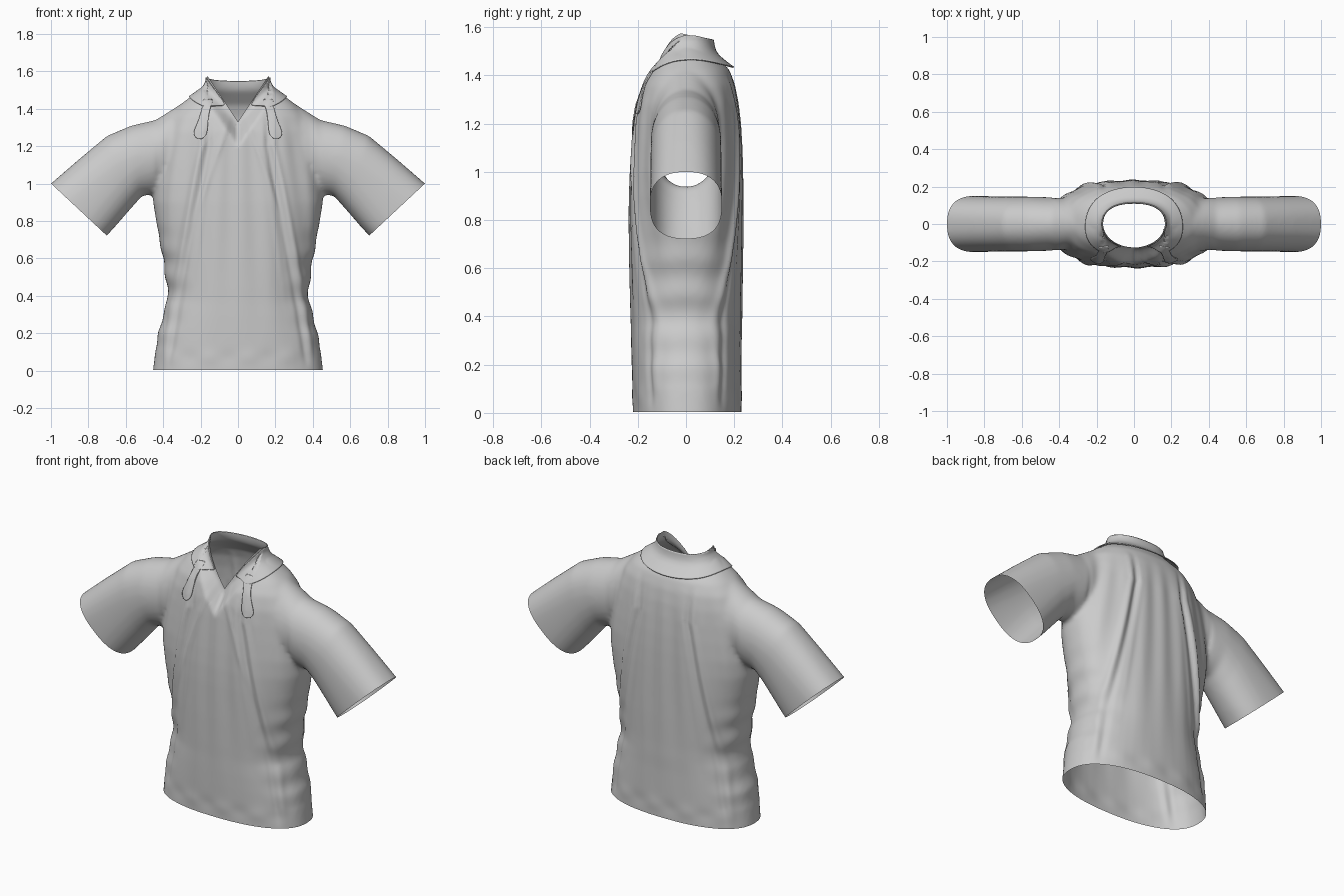
import bpy, bmesh, math
from mathutils import Vector
from mathutils.bvhtree import BVHTree

if "Cube" in bpy.data.objects:
    bpy.data.objects.remove(bpy.data.objects["Cube"])


def make_object(name, bm):
    mesh = bpy.data.meshes.new(name)
    bm.to_mesh(mesh)
    bm.free()
    obj = bpy.data.objects.new(name, mesh)
    bpy.context.collection.objects.link(obj)
    for p in mesh.polygons:
        p.use_smooth = True
    return obj


def loft(bm, rings, closed=True, caps=True):
    rows = [[bm.verts.new(p) for p in r] for r in rings]
    faces = []
    n = len(rows[0])
    for a, b in zip(rows, rows[1:]):
        for i in range(n if closed else n - 1):
            j = (i + 1) % n
            faces.append(bm.faces.new((a[i], a[j], b[j], b[i])))
    if caps:
        faces += [bm.faces.new(rows[0]), bm.faces.new(rows[-1])]
    bmesh.ops.recalc_face_normals(bm, faces=faces)


def superellipse(n, count=48):
    for i in range(count):
        t = 2 * math.pi * i / count
        c, s = math.cos(t), math.sin(t)
        yield (math.copysign(abs(c) ** (2 / n), c), math.copysign(abs(s) ** (2 / n), s))


def clamp(t):
    return max(0.0, min(1.0, t))


def bump(t, w):
    return math.exp(-(t / w) ** 2)


# Torso volume: height, half width, front depth, back depth
TORSO = [(-.1, .462, .22, .23), (0, .455, .22, .23), (.1, .443, .222, .23), (.2, .425, .225, .23),
         (.29, .404, .227, .23), (.37, .378, .228, .232), (.44, .378, .23, .232), (.6, .402, .233, .234),
         (.8, .438, .235, .235), (.9, .454, .234, .235), (1.0, .455, .23, .234), (1.1, .44, .224, .231),
         (1.2, .42, .217, .225), (1.28, .40, .208, .217), (1.36, .365, .187, .203), (1.42, .312, .155, .182),
         (1.47, .245, .128, .14), (1.50, .195, .12, .115), (1.54, .166, .12, .108), (1.68, .165, .12, .108)]
# Sleeve volume: top x z, bottom x z, half depth, roundness
SLEEVE = [(.25, 1.46, .30, 1.0, .135, 2.0), (.44, 1.34, .46, .94, .143, 2.0),
          (.57, 1.31, .51, .935, .146, 2.1), (.70, 1.255, .565, .875, .147, 2.2),
          (.85, 1.13, .63, .80, .148, 2.35), (1.0, 1.0, .70, .72, .15, 2.5),
          (1.08, .925, .78, .645, .15, 2.5)]

bm = bmesh.new()
loft(bm, [[(c * w, s * (b if s > 0 else f), z) for c, s in superellipse(2.35)]
          for z, w, f, b in TORSO])
for side in (-1, 1):
    rings = []
    for tx, tz, bx, bz, d, n in SLEEVE:
        rings.append([(side * ((tx + bx) / 2 + c * (tx - bx) / 2), s * d,
                       (tz + bz) / 2 + c * (tz - bz) / 2) for c, s in superellipse(n)])
    loft(bm, rings)
volume = make_object("shirt_volume", bm)

# Fuse torso and sleeves into one skin
remesh = volume.modifiers.new("fuse", 'REMESH')
remesh.mode = 'VOXEL'
remesh.voxel_size = .012
smooth = volume.modifiers.new("soften", 'SMOOTH')
smooth.factor = .5
smooth.iterations = 12
dg = bpy.context.evaluated_depsgraph_get()
skin = bpy.data.meshes.new_from_object(volume.evaluated_get(dg))
bpy.data.objects.remove(volume)
bm = bmesh.new()
bm.from_mesh(skin)
bm.normal_update()

# Cloth folds
moves = []
for v in bm.verts:
    x, y, z = v.co
    ax = abs(x)
    front = y < 0
    facing = clamp(abs(v.normal.y) * 1.5 - .3)
    mask = clamp((1.40 - z) / .2) * clamp((.43 - ax) / .06) * facing
    low = clamp(z / .12)
    u = x / (.25 + .13 * (1.35 - z))
    d = .0035 * math.sin(u * 15 + (.6 if front else 2.0)) * clamp((z - .1) / .6)
    path = .19 + .22 * clamp((1.2 - z) / 1.2) ** .9
    d += .011 * bump(ax - path, .018) - .007 * bump(ax - path + .035, .016)
    d += .004 * bump(ax - path * .72, .016) * clamp((z - .3) / .4)
    if front:
        d += .006 * bump(ax - .05 - .35 * (1.33 - z), .014) * clamp((z - .7) / .3)
    d *= mask * low
    d += .003 * math.sin(x * 30) * bump(z - .07, .04) * facing
    # horizontal tucks under the arms
    flank = clamp((abs(v.normal.x) - .35) * 2) * clamp((.8 - z) / .2) * clamp((z - .1) / .1)
    d += .004 * flank * math.sin(z * 40 + 3 * abs(y) + (.8 if x > 0 else 0))
    # seam where the sleeve meets the body
    d -= .004 * bump(ax - .425, .014) * clamp((1.25 - z) / .15) * clamp((z - 1.0) / .05)
    move = v.normal * d
    # front neckline draws in to the neck tube
    if front and ax < .164 and z > 1.1:
        k = clamp((z - 1.33 - 1.5 * ax + .15) / .15)
        k = k * k * (3 - 2 * k)
        move.y += k * (-.125 * math.sqrt(1 - (ax / .165) ** 2) - y)
    moves.append(move)
for v, m in zip(bm.verts, moves):
    v.co += m


def cut(point, normal, clear, keep=lambda p: True):
    verts = {v for v in bm.verts if keep(v.co)}
    faces = [f for f in bm.faces if all(v in verts for v in f.verts)]
    edges = {e for f in faces for e in f.edges}
    bmesh.ops.bisect_plane(bm, geom=list({v for f in faces for v in f.verts}) + list(edges) + faces,
                           plane_co=point, plane_no=normal, clear_outer=clear)


# Open the hem, cuffs and neck, then the front V
cut((0, 0, .003), (0, 0, -1), True)
for side in (-1, 1):
    cut((side, 0, 1), (side * .28, 0, -.30), True, lambda p: p.x * side > .55)
cut((0, 0, 1.57), (0, .22, 1), True)
for side in (-1, 1):
    cut((0, 0, 1.33), (-side * 1.5, 0, 1), False, lambda p: p.z > 1.2 and p.y < .05)
vee = [f for f in bm.faces if f.calc_center_median().y < 0
       and f.calc_center_median().z > 1.33 + 1.5 * abs(f.calc_center_median().x)]
bmesh.ops.delete(bm, geom=vee, context='FACES')
bm.normal_update()
tree = BVHTree.FromBMesh(bm)
shirt = make_object("shirt_body", bm)


def finish_flap(obj, levels):
    sub = obj.modifiers.new("round", 'SUBSURF')
    sub.levels = sub.render_levels = levels
    wrap = obj.modifiers.new("rest_on_shirt", 'SHRINKWRAP')
    wrap.target = shirt
    wrap.wrap_mode = 'OUTSIDE'
    wrap.offset = .005
    thick = obj.modifiers.new("thickness", 'SOLIDIFY')
    thick.thickness = .006
    thick.offset = 0


# Folded collar: stations from the back round to the front, each rim, fold, fall, edge
COLLAR = [((0, .108, 1.55), (0, .118, 1.505), (0, .155, 1.465), (0, .21, 1.43)),
          ((.10, .085, 1.556), (.11, .095, 1.515), (.135, .13, 1.48), (.165, .172, 1.44)),
          ((.145, .045, 1.565), (.158, .05, 1.525), (.20, .07, 1.495), (.24, .095, 1.46)),
          ((.163, -.005, 1.570), (.178, -.01, 1.53), (.22, -.01, 1.502), (.267, 0, 1.472)),
          ((.145, -.05, 1.545), (.168, -.06, 1.505), (.205, -.075, 1.475), (.245, -.09, 1.44)),
          ((.11, -.085, 1.493), (.13, -.10, 1.455), (.16, -.12, 1.43), (.19, -.135, 1.41)),
          ((.06, -.11, 1.418), (.085, -.115, 1.415), (.115, -.125, 1.41), (.155, -.145, 1.40))]
right = [list(map(Vector, s)) for s in COLLAR]
left = [[Vector((-p.x, p.y, p.z)) for p in s] for s in right[:0:-1]]
bm = bmesh.new()
loft(bm, left + right, closed=False, caps=False)
finish_flap(make_object("collar", bm), 3)

# Hanging collar points: height, inner x, outer x
POINT = [(1.45, .13, .19), (1.40, .15, .19), (1.34, .16, .208), (1.29, .163, .232),
         (1.26, .168, .238), (1.24, .188, .22)]
for side, label in ((-1, "right"), (1, "left")):
    rows = []
    for z, x0, x1 in POINT:
        row = []
        for k in range(4):
            x = side * (x0 + (x1 - x0) * k / 3)
            hit = tree.ray_cast(Vector((x, -1, z)), Vector((0, 1, 0)))[0]
            row.append((x, (hit.y if hit else -.2) - .007, z))
        rows.append(row)
    bm = bmesh.new()
    loft(bm, rows, closed=False, caps=False)
    finish_flap(make_object("collar_point_" + label, bm), 2)
